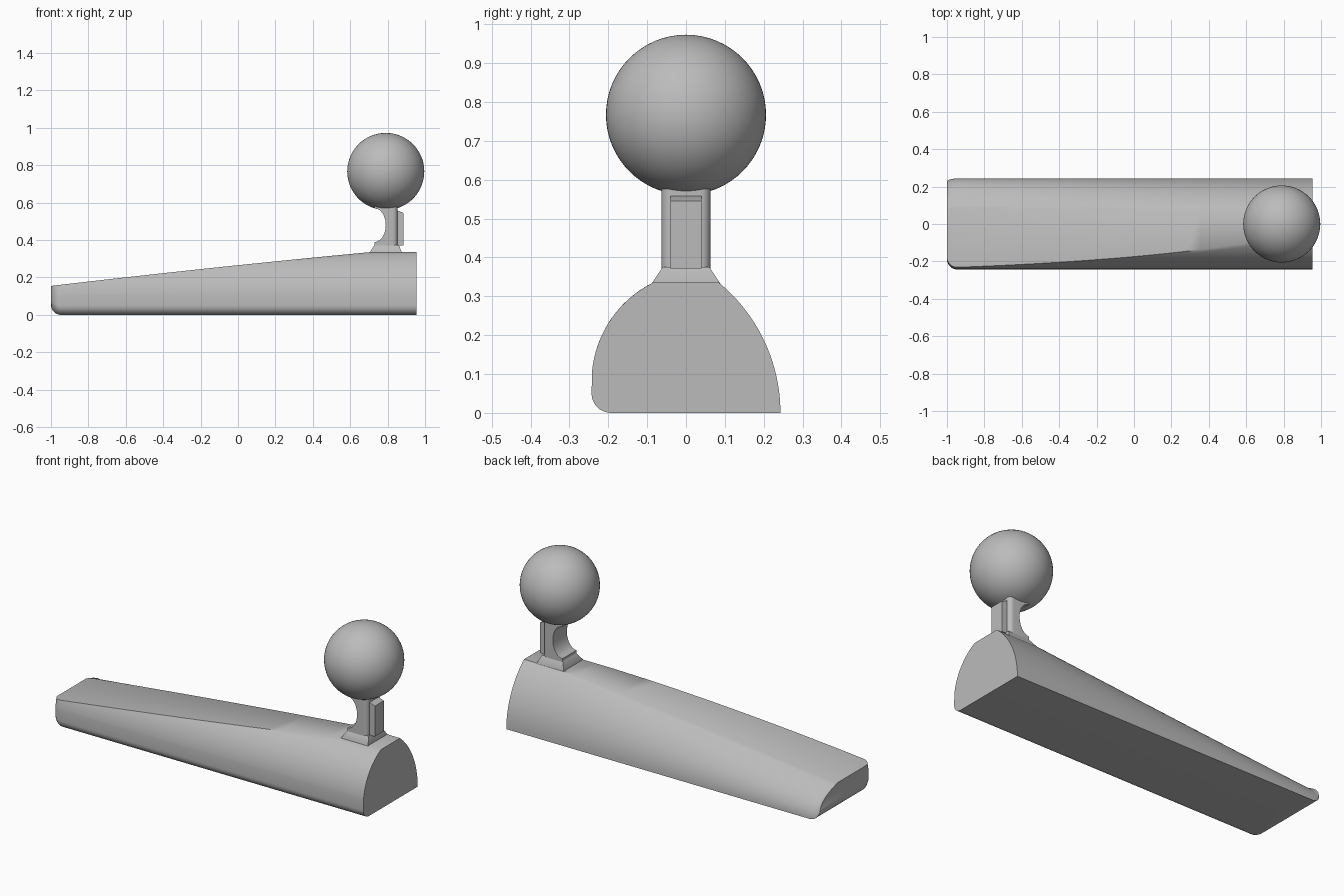
import bpy, bmesh
from math import sin, cos, sqrt, pi, atan2, radians

if "Cube" in bpy.data.objects:
    bpy.data.objects.remove(bpy.data.objects["Cube"])

grey = bpy.data.materials.new("plain grey")
grey.use_nodes = True
grey.diffuse_color = (0.5, 0.5, 0.5, 1)
grey.node_tree.nodes["Principled BSDF"].inputs["Base Color"].default_value = (0.5, 0.5, 0.5, 1)


def finish(name, bm, angle=40):
    """Turn a bmesh into a shaded object."""
    bmesh.ops.recalc_face_normals(bm, faces=bm.faces)
    mesh = bpy.data.meshes.new(name)
    bm.to_mesh(mesh)
    bm.free()
    mesh.materials.append(grey)
    obj = bpy.data.objects.new(name, mesh)
    bpy.context.collection.objects.link(obj)
    bpy.ops.object.select_all(action='DESELECT')
    obj.select_set(True)
    bpy.context.view_layer.objects.active = obj
    bpy.ops.object.shade_smooth_by_angle(angle=radians(angle))
    return obj


def loft(name, rings, angle=40):
    """Skin closed rings of points and cap both ends."""
    bm = bmesh.new()
    loops = [[bm.verts.new(p) for p in ring] for ring in rings]
    n = len(loops[0])
    for a, b in zip(loops, loops[1:]):
        for i in range(n):
            j = (i + 1) % n
            bm.faces.new((a[i], a[j], b[j], b[i]))
    bm.faces.new(loops[0])
    bm.faces.new(loops[-1])
    return finish(name, bm, angle)


# Wedge body: D-shaped section under a sloping top
TOP, HALF = 0.335, 0.243


def height(x):
    t = min((x + 1) / 1.7, 1)
    return 0.155 + 0.18 * t + 0.02 * t * (1 - t)


def section(x, inset):
    h = height(x)
    pts = []
    r = 0.05
    for i in range(9):                      # rounded lower front edge
        a = i / 8 * pi / 2
        pts.append((x, -HALF + inset + r - r * sin(a), inset + r - r * cos(a)))
    for i in range(17):                     # curved front side
        z = 0.11 + (h - 0.11) * i / 16
        pts.append((x, 0.042 - sqrt(0.285 ** 2 - (z - 0.08) ** 2) + inset, z))
    start = atan2(TOP, 0.276)
    for i in range(21):                     # curved back side, squashed to height
        a = start * (1 - i / 20)
        z = 0.434 * sin(a) / (0.434 * sin(start))
        pts.append((x, -0.191 + 0.434 * cos(a) - 0.3 * inset, inset + z * (h - inset)))
    return pts


R = 0.055
rings = []
for i in range(9):                          # rounded thin end
    a = i / 8 * pi / 2
    rings.append(section(-1 + R * (1 - cos(a)), R * (1 - sin(a))))
x0 = -1 + R
rings += [section(x0 + (0.7 - x0) * i / 24, 0) for i in range(1, 25)]
rings.append(section(0.955, 0))
loft("wedge_body", rings)


# Flared foot of the neck
def rect(x1, x2, y, z):
    return [(x1, -y, z), (x2, -y, z), (x2, y, z), (x1, y, z)]


loft("neck_foot", [rect(0.705, 0.875, 0.087, 0.325),
                   rect(0.705, 0.875, 0.087, 0.335),
                   rect(0.73, 0.86, 0.06, 0.375)])


# Neck: scooped on one side, rounded corners on the other
def neck_ring(z):
    t = max(-1, min(1, (z - 0.48) / 0.09))
    x1 = 0.79 - 0.06 * (1 - sqrt(1 - t * t))
    y, r, x2 = 0.063, 0.025, 0.853
    pts = [(x1, y, z), (x1, -y, z)]
    corner = [(x2 - r + r * sin(i / 6 * pi / 2), y - r + r * cos(i / 6 * pi / 2))
              for i in range(7)]
    pts += [(px, -py, z) for px, py in corner]
    pts += [(px, py, z) for px, py in reversed(corner)]
    return pts


levels = [0.36] + [0.48 - 0.09 * cos(pi * i / 20) for i in range(21)] + [0.61]
loft("neck", [neck_ring(z) for z in levels])

# Raised rib on the outer face of the neck
loft("neck_rib", [rect(0.83, 0.885, 0.04, 0.372),
                  rect(0.83, 0.885, 0.04, 0.545),
                  rect(0.83, 0.853, 0.04, 0.558)], 30)

# Ball
bm = bmesh.new()
bmesh.ops.create_uvsphere(bm, u_segments=64, v_segments=32, radius=0.206)
bmesh.ops.translate(bm, verts=bm.verts, vec=(0.79, 0, 0.767))
finish("ball", bm)
